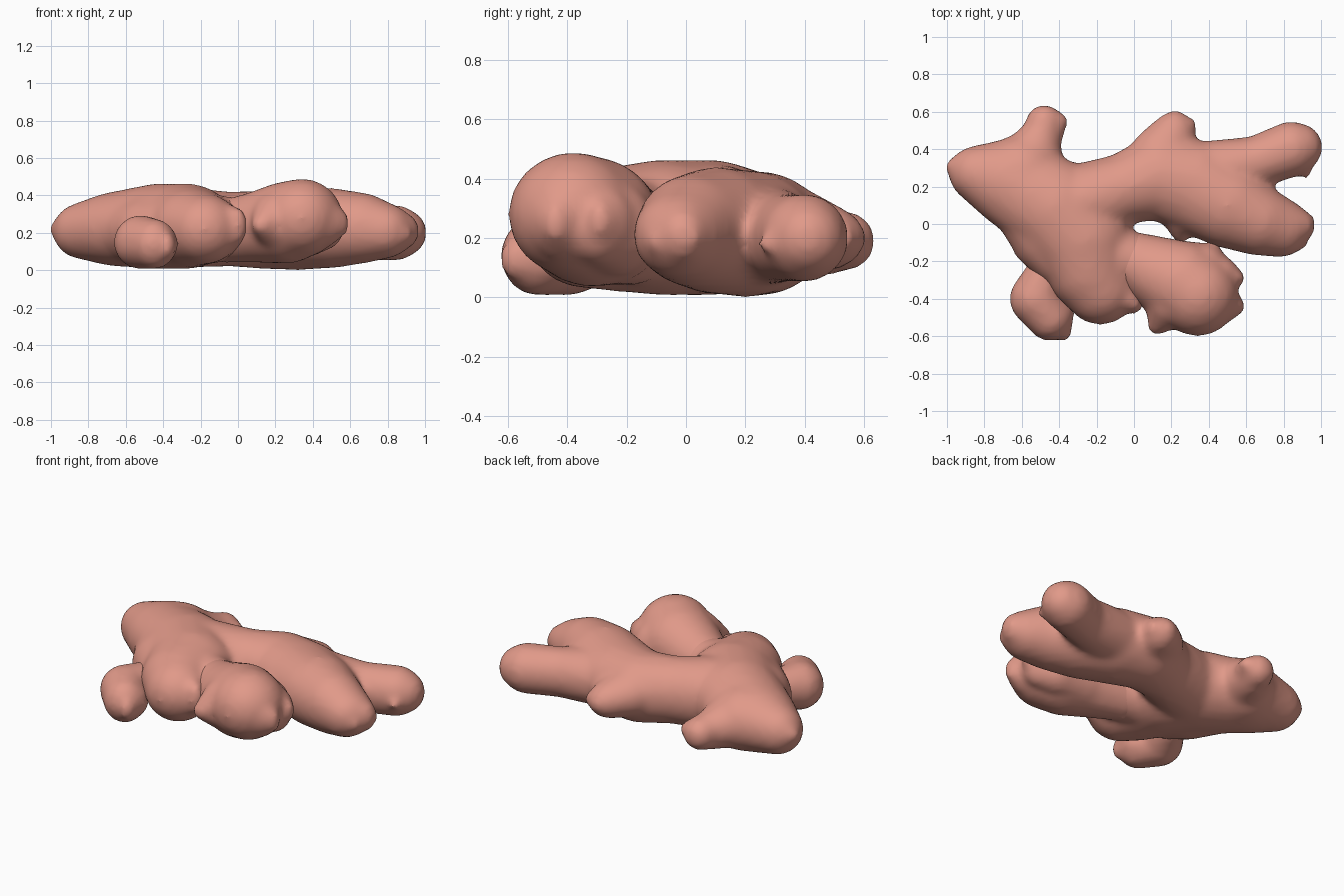
import bpy
import bmesh
from mathutils import Matrix, Vector

cube = bpy.data.objects.get("Cube")
if cube:
    bpy.data.objects.remove(cube, do_unlink=True)

# One flat skin colour
skin = bpy.data.materials.new("pink root skin")
skin.use_nodes = True
skin.diffuse_color = (0.75, 0.32, 0.25, 1)
skin.node_tree.nodes["Principled BSDF"].inputs["Base Color"].default_value = skin.diffuse_color


def add_blob(bm, x, y, z, radius, half_height):
    """Flattened ball, round in plan."""
    place = Matrix.Translation((x, y, z)) @ Matrix.Diagonal((radius, radius, half_height, 1))
    bmesh.ops.create_icosphere(bm, subdivisions=3, radius=1, matrix=place)


def add_limb(bm, points):
    """Fleshy limb: blobs swept along a path of (x, y, z, radius, half height)."""
    for start, end in zip(points, points[1:]):
        distance = (Vector(start[:3]) - Vector(end[:3])).length
        steps = max(2, round(distance / 0.03))
        for i in range(steps + 1):
            t = i / steps
            add_blob(bm, *(a + (b - a) * t for a, b in zip(start, end)))


def build_part(name, limbs, smoothing):
    """Fuse the limbs into one continuous skin and soften the joints."""
    bm = bmesh.new()
    for limb in limbs:
        add_limb(bm, limb)
    mesh = bpy.data.meshes.new(name)
    bm.to_mesh(mesh)
    bm.free()
    part = bpy.data.objects.new(name, mesh)
    bpy.context.collection.objects.link(part)
    bpy.ops.object.select_all(action="DESELECT")
    part.select_set(True)
    bpy.context.view_layer.objects.active = part

    remesh = part.modifiers.new("fuse", "REMESH")
    remesh.mode = "VOXEL"
    remesh.voxel_size = 0.02
    soften = part.modifiers.new("soften", "SMOOTH")
    soften.factor = 0.5
    soften.iterations = smoothing
    for modifier in list(part.modifiers):
        bpy.ops.object.modifier_apply(modifier=modifier.name)
    part.data.materials.clear()
    part.data.materials.append(skin)
    bpy.ops.object.shade_smooth()
    return part


# Main body, running from the pointed left end to the blunt front end
main_body = [
    (-.97, .31, .22, .04, .04),
    (-.84, .27, .21, .15, .15),
    (-.65, .22, .22, .24, .2),
    (-.42, .08, .235, .27, .23),
    (-.28, -.08, .235, .27, .23),
    (-.24, -.24, .23, .23, .21),
    (-.18, -.34, .22, .2, .19),
]
shoulder = [(-.6, .24, .22, .24, .2), (-.45, -.06, .21, .21, .19), (-.4, -.16, .21, .17, .17)]
tip = [(-.9, .3, .22, .08, .08), (-.98, .31, .23, .025, .03)]
back_knob = [(-.55, .34, .21, .17, .15), (-.5, .46, .19, .11, .12), (-.48, .54, .19, .1, .1)]
back_knob_corner = [(-.47, .5, .2, .1, .08), (-.4, .55, .2, .05, .05)]

# Side branch with a stub and two fingers
side_branch = [
    (-.3, .1, .23, .22, .22),
    (-.05, .19, .22, .19, .2),
    (.14, .25, .215, .23, .21),
    (.32, .2, .215, .25, .215),
    (.5, .1, .225, .23, .215),
    (.66, .02, .225, .19, .19),
    (.78, -.02, .21, .16, .15),
    (.88, -.01, .21, .09, .1),
    (.94, .02, .2, .03, .04),
]
back_stub = [(.15, .35, .22, .18, .15), (.21, .48, .2, .12, .11), (.22, .53, .2, .08, .08)]
stub_corner = [(.22, .49, .2, .1, .08), (.3, .53, .2, .04, .05)]
back_finger = [
    (.42, .27, .21, .18, .17),
    (.65, .33, .2, .14, .15),
    (.84, .4, .2, .15, .15),
    (.88, .41, .2, .13, .13),
]

# Little buds that break up the skin
finger_buds = [
    [(.87, .37, .18, .1, .08), (.92, .27, .18, .03, .03)],
    [(.82, -.06, .2, .1, .1), (.89, -.1, .19, .04, .05)],
]
waist_bud = [(-.54, -.06, .2, .09, .1), (-.61, -.16, .2, .03, .05)]
notch_bud = [(.25, .02, .2, .09, .1), (.25, -.07, .18, .04, .04)]
front_bud = [(-.08, -.36, .22, .11, .14), (.0, -.43, .24, .05, .1)]

# Neck that carries the front lobe away from the body
lobe_neck = [(-.2, -.14, .22, .18, .19), (.1, -.23, .22, .14, .16)]

build_part("branching_root", [
    main_body, shoulder, tip, back_knob, back_knob_corner, side_branch, back_stub,
    stub_corner, back_finger, waist_bud, notch_bud, front_bud, lobe_neck,
] + finger_buds, 12)

# Bulging front lobe, creased against the body
front_lobe = [
    (-.06, -.18, .21, .15, .17),
    (.1, -.25, .23, .19, .19),
    (.26, -.32, .255, .23, .22),
    (.34, -.38, .28, .22, .21),
]
lobe_side = [
    (.2, -.24, .22, .16, .17),
    (.37, -.24, .23, .14, .16),
    (.47, -.3, .24, .1, .13),
]
lobe_buds = [
    [(.2, -.42, .26, .14, .16), (.12, -.55, .24, .045, .05)],
    [(.46, -.27, .25, .1, .12), (.56, -.29, .26, .035, .06)],
    [(.45, -.42, .26, .12, .14), (.55, -.44, .25, .045, .07)],
    [(.38, -.2, .22, .08, .12), (.42, -.13, .22, .04, .06)],
]
build_part("front_lobe", [front_lobe, lobe_side] + lobe_buds, 8)

# Small separate knob low on the front left of the plan
side_knob = [
    (-.47, -.25, .17, .1, .11),
    (-.52, -.4, .15, .145, .145),
    (-.45, -.5, .14, .125, .135),
]
knob_corner = [(-.44, -.48, .14, .12, .12), (-.38, -.58, .13, .045, .07)]
build_part("front_knob", [side_knob, knob_corner], 5)
